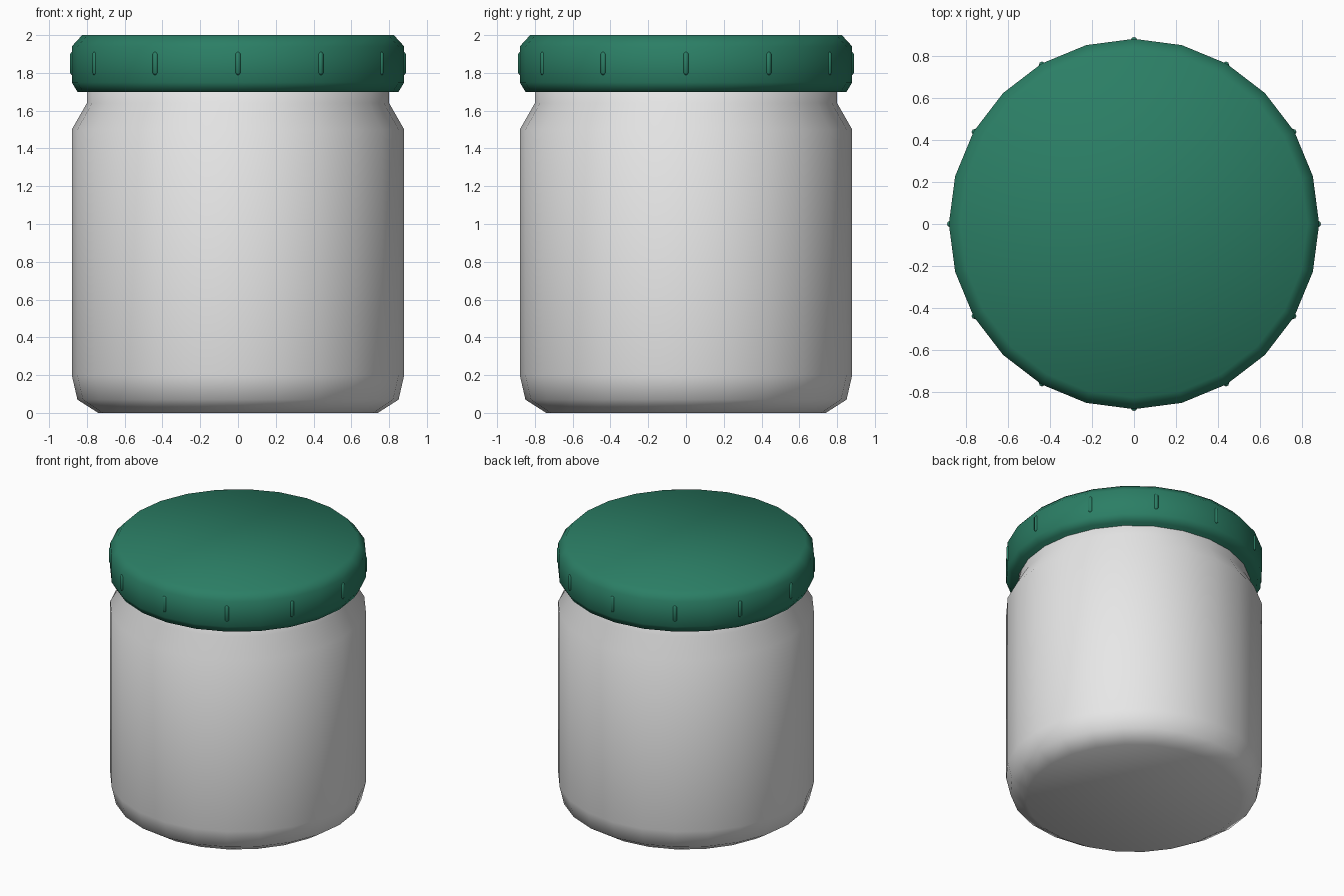
import bpy
import bmesh
from math import cos, sin, pi

cube = bpy.data.objects.get("Cube")
if cube:
    bpy.data.objects.remove(cube, do_unlink=True)

SIDES = 24
RIBS = 12


def material(name, colour):
    mat = bpy.data.materials.new(name)
    mat.use_nodes = True
    mat.diffuse_color = colour
    mat.node_tree.nodes["Principled BSDF"].inputs["Base Color"].default_value = colour
    return mat


def finish(name, bm, mat):
    bmesh.ops.recalc_face_normals(bm, faces=bm.faces[:])
    for face in bm.faces:
        face.smooth = True
    mesh = bpy.data.meshes.new(name)
    bm.to_mesh(mesh)
    bm.free()
    mesh.materials.append(mat)
    obj = bpy.data.objects.new(name, mesh)
    bpy.context.collection.objects.link(obj)
    return obj


def turned(name, profile, mat, sides=SIDES, centre=(0, 0)):
    """Turn a (radius, height) profile round a vertical axis and cap both ends."""
    bm = bmesh.new()
    angles = [2 * pi * i / sides for i in range(sides)]
    rings = [[bm.verts.new((centre[0] + r * cos(a), centre[1] + r * sin(a), z))
              for a in angles] for r, z in profile]
    for low, high in zip(rings, rings[1:]):
        for i in range(sides):
            j = (i + 1) % sides
            bm.faces.new((low[i], low[j], high[j], high[i]))
    bm.faces.new(rings[0])
    bm.faces.new(rings[-1])
    return finish(name, bm, mat)


grey = material("pale grey", (0.8, 0.8, 0.8, 1))
green = material("dark green", (0.024, 0.21, 0.13, 1))

# Jar body with chamfered base, sloping shoulder and neck
turned("jar_body", [(0.74, 0), (0.85, 0.07), (0.88, 0.2), (0.88, 1.5),
                    (0.8, 1.64), (0.8, 1.9)], grey)

# Screw lid with softened rims
turned("lid", [(0.85, 1.7), (0.88, 1.75), (0.88, 1.94), (0.825, 2.0)], green)

# Grip ribs spaced evenly round the lid
rib_profile = [(0.008, 1.79), (0.015, 1.8), (0.015, 1.9), (0.008, 1.91)]
for k in range(RIBS):
    a = 2 * pi * k / RIBS
    turned(f"grip_rib_{k + 1}", rib_profile, green, 8, (0.874 * cos(a), 0.874 * sin(a)))
